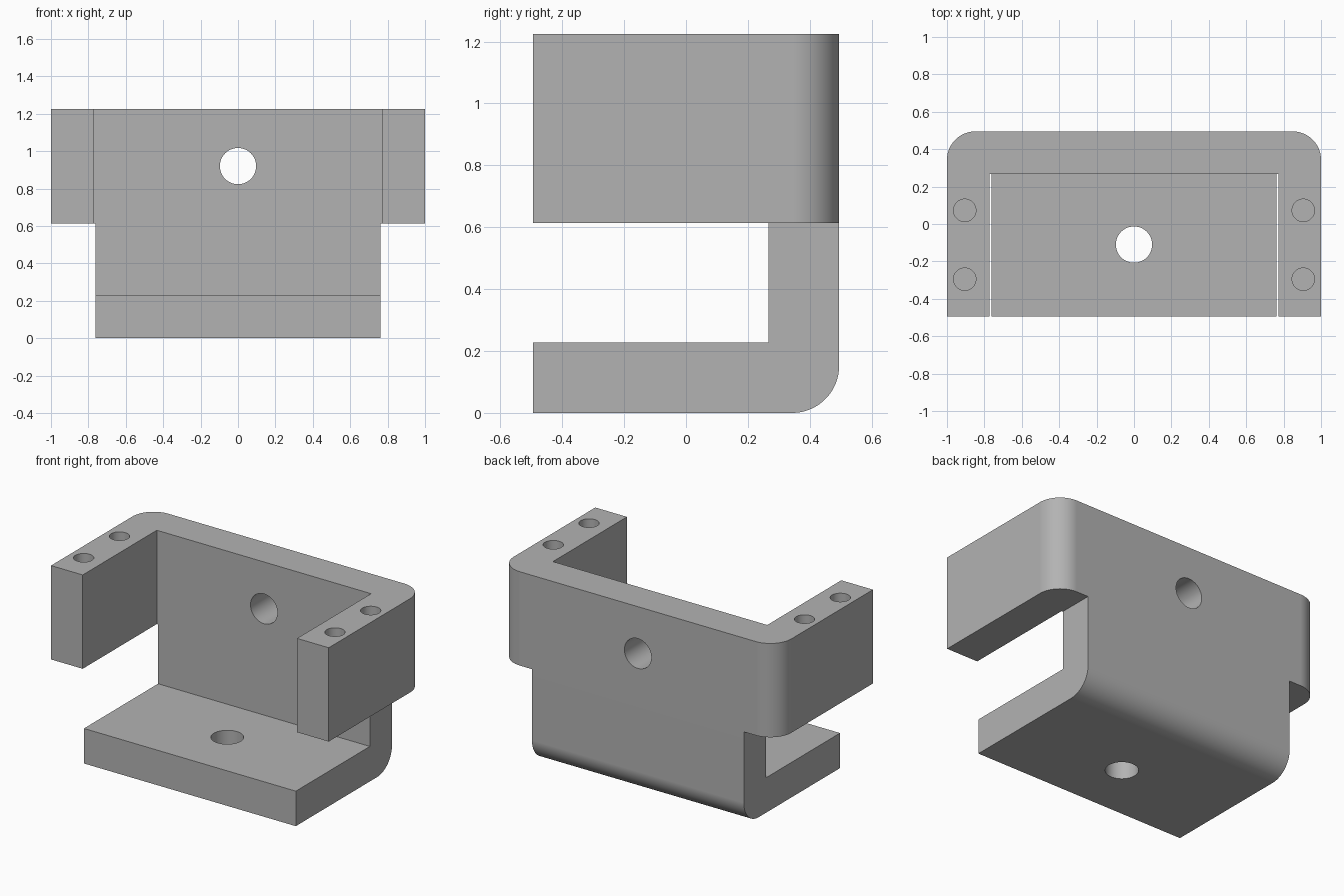
import bpy, bmesh, math
from mathutils import Matrix

if "Cube" in bpy.data.objects:
    bpy.data.objects.remove(bpy.data.objects["Cube"], do_unlink=True)

HALF_DEPTH, HEIGHT, ARM_BASE = 0.495, 1.225, 0.614
THICK, RADIUS = 0.228, 0.152
INNER_Y = HALF_DEPTH - THICK
INNER_X = 0.772
TONGUE_X = 0.763

grey = bpy.data.materials.new("plain_grey")
grey.use_nodes = True
colour = (0.45, 0.45, 0.45, 1)
grey.diffuse_color = colour
grey.node_tree.nodes["Principled BSDF"].inputs["Base Color"].default_value = colour


def make_object(name, bm):
    bmesh.ops.recalc_face_normals(bm, faces=bm.faces)
    mesh = bpy.data.meshes.new(name)
    bm.to_mesh(mesh)
    bm.free()
    mesh.materials.append(grey)
    obj = bpy.data.objects.new(name, mesh)
    bpy.context.collection.objects.link(obj)
    return obj


def extrude_profile(name, points, direction):
    bm = bmesh.new()
    face = bm.faces.new([bm.verts.new(p) for p in points])
    extruded = bmesh.ops.extrude_face_region(bm, geom=[face])["geom"]
    verts = [v for v in extruded if isinstance(v, bmesh.types.BMVert)]
    bmesh.ops.translate(bm, verts=verts, vec=direction)
    return make_object(name, bm)


def arc(cx, cy, start, steps=20):
    angles = [math.radians(start + 90 * i / steps) for i in range(steps + 1)]
    return [(cx + RADIUS * math.cos(a), cy + RADIUS * math.sin(a)) for a in angles]


def drill(name, location, radius, depth, rotation=None):
    bm = bmesh.new()
    matrix = Matrix.Translation(location) @ (rotation or Matrix.Identity(4))
    bmesh.ops.create_cone(bm, cap_ends=True, segments=48, radius1=radius,
                          radius2=radius, depth=depth, matrix=matrix)
    return make_object(name, bm)


# Upper yoke: back wall with two forward arms and rounded rear corners
bend_y = HALF_DEPTH - RADIUS
yoke = [(1, -HALF_DEPTH)] + arc(1 - RADIUS, bend_y, 0) + arc(RADIUS - 1, bend_y, 90)
yoke += [(-1, -HALF_DEPTH), (-INNER_X, -HALF_DEPTH), (-INNER_X, INNER_Y),
         (INNER_X, INNER_Y), (INNER_X, -HALF_DEPTH)]
bracket = extrude_profile("bracket", [(x, y, ARM_BASE) for x, y in yoke],
                          (0, 0, HEIGHT - ARM_BASE))

# Lower tongue: wall bending forward into the floor plate
tongue = [(-HALF_DEPTH, 0)] + arc(bend_y, RADIUS, 270)
tongue += [(HALF_DEPTH, ARM_BASE), (INNER_Y, ARM_BASE),
           (INNER_Y, THICK), (-HALF_DEPTH, THICK)]
lower = extrude_profile("lower_tongue", [(-TONGUE_X, y, z) for y, z in tongue],
                        (2 * TONGUE_X, 0, 0))

# Drilled holes: wall, floor, and blind holes in the arm tops
cutters = [
    drill("wall_hole", (0, 0.4, 0.92), 0.097, 0.6, Matrix.Rotation(math.pi / 2, 4, "X")),
    drill("floor_hole", (0, -0.11, 0.1), 0.097, 0.6),
]
for x in (-0.905, 0.905):
    for y in (-0.295, 0.073):
        cutters.append(drill("arm_hole", (x, y, HEIGHT), 0.06, 0.6))

# Fuse the two bends, then cut the holes
for tool in [lower] + cutters:
    mod = bracket.modifiers.new(tool.name, "BOOLEAN")
    mod.operation = "UNION" if tool is lower else "DIFFERENCE"
    mod.solver = "EXACT"
    mod.object = tool
depsgraph = bpy.context.evaluated_depsgraph_get()
solid = bpy.data.meshes.new_from_object(bracket.evaluated_get(depsgraph))
bracket.modifiers.clear()
bracket.data = solid
for tool in [lower] + cutters:
    bpy.data.objects.remove(tool, do_unlink=True)

# Smooth bends and bores, crisp edges elsewhere
bpy.ops.object.select_all(action="DESELECT")
bracket.select_set(True)
bpy.context.view_layer.objects.active = bracket
bpy.ops.object.shade_smooth_by_angle(angle=math.radians(30))
weighted = bracket.modifiers.new("even_flats", "WEIGHTED_NORMAL")
weighted.keep_sharp = True
